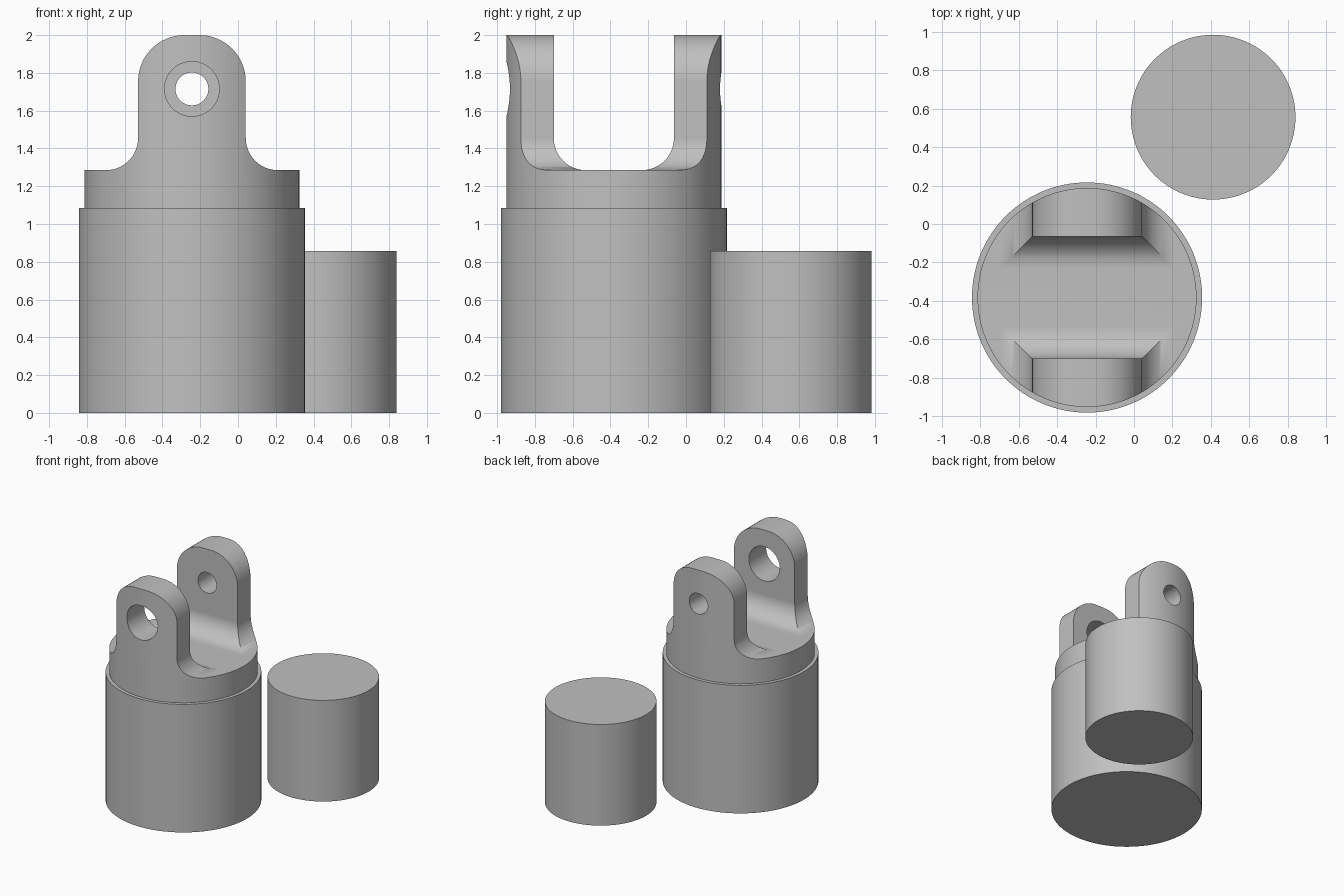
import bpy, bmesh, math

if "Cube" in bpy.data.objects:
    bpy.data.objects.remove(bpy.data.objects["Cube"])

grey = bpy.data.materials.new("plain grey")
grey.diffuse_color = (0.53, 0.53, 0.53, 1)
grey.use_nodes = True
grey.node_tree.nodes["Principled BSDF"].inputs["Base Color"].default_value = grey.diffuse_color

CX, CY = -0.244, -0.382      # axis of the clevis body
FLOOR, FILLET = 1.285, 0.17  # slot floor and its fillet radius


def make_object(name, bm):
    bmesh.ops.recalc_face_normals(bm, faces=bm.faces)
    mesh = bpy.data.meshes.new(name)
    bm.to_mesh(mesh)
    bm.free()
    mesh.materials.append(grey)
    ob = bpy.data.objects.new(name, mesh)
    bpy.context.collection.objects.link(ob)
    return ob


def turned(name, steps, centre, n=128):
    """Solid of revolution from (radius, z) steps with flat end caps."""
    bm = bmesh.new()
    rings = [[bm.verts.new((centre[0] + r * math.cos(2 * math.pi * i / n),
                            centre[1] + r * math.sin(2 * math.pi * i / n), z))
              for i in range(n)] for r, z in steps]
    for a, b in zip(rings, rings[1:]):
        for i in range(n):
            j = (i + 1) % n
            bm.faces.new((a[i], a[j], b[j], b[i]))
    bm.faces.new(rings[0])
    bm.faces.new(rings[-1])
    return make_object(name, bm)


def arc(cx, cz, r, start, end, n=16):
    return [(cx + r * math.cos(math.radians(start + (end - start) * i / n)),
             cz + r * math.sin(math.radians(start + (end - start) * i / n)))
            for i in range(n + 1)]


def prism(name, outline, axis, lo, hi):
    """Extrude an outline of (offset, z) along x or y, relative to the body axis."""
    def place(u, v, z):
        return (CX + v, CY + u, z) if axis == "x" else (CX + u, CY + v, z)
    bm = bmesh.new()
    a = [bm.verts.new(place(u, lo, z)) for u, z in outline]
    b = [bm.verts.new(place(u, hi, z)) for u, z in outline]
    n = len(outline)
    for i in range(n):
        j = (i + 1) % n
        bm.faces.new((a[i], a[j], b[j], b[i]))
    bm.faces.new(a)
    bm.faces.new(b)
    ob = make_object(name, bm)
    ob.hide_render = True
    return ob


def mirrored(half):
    return half + [(-u, z) for u, z in reversed(half)]


def cut(ob, tool, operation):
    mod = ob.modifiers.new("cut", "BOOLEAN")
    mod.operation, mod.solver, mod.object = operation, "EXACT", tool
    bpy.context.view_layer.update()
    deps = bpy.context.evaluated_depsgraph_get()
    mesh = bpy.data.meshes.new_from_object(ob.evaluated_get(deps))
    ob.modifiers.clear()
    ob.data = mesh
    bpy.data.objects.remove(tool)


def smooth(ob):
    bpy.ops.object.select_all(action="DESELECT")
    ob.select_set(True)
    bpy.context.view_layer.objects.active = ob
    bpy.ops.object.shade_smooth_by_angle(angle=math.radians(30))
    mod = ob.modifiers.new("even shading", "WEIGHTED_NORMAL")
    mod.keep_sharp = True


# stepped round body, tall enough to carve both lugs from
body = turned("clevis_body", [(0.598, 0), (0.598, 1.085), (0.569, 1.085), (0.569, 2.1)], (CX, CY))

# front outline: round-cornered lug flaring into the shoulders
lug = mirrored([(0.8, -0.1), (0.8, FLOOR)]
               + arc(0.285 + FILLET, FLOOR + FILLET, FILLET, 270, 180)
               + arc(0.04, 1.755, 0.245, 0, 90))
cut(body, prism("lug_outline", lug, "y", -0.9, 0.9), "INTERSECT")

# side outline: filleted slot between the two lugs
slot = mirrored([(0.8, -0.1), (0.8, 2.3), (0.318, 2.3)]
                + arc(0.318 - FILLET, FLOOR + FILLET, FILLET, 0, -90))
cut(body, prism("slot_outline", slot, "x", -0.9, 0.9), "INTERSECT")

# pin holes: wide in the front lug, narrow in the back lug
for name, r, lo, hi in (("front_hole", 0.145, -0.8, -0.1), ("back_hole", 0.087, 0.1, 0.8)):
    cut(body, prism(name, arc(0, 1.715, r, 0, 360, 48)[:-1], "y", lo, hi), "DIFFERENCE")
smooth(body)

# separate plain cylinder
plug = turned("loose_cylinder", [(0.428, 0), (0.428, 0.857)], (0.411, 0.555))
smooth(plug)
